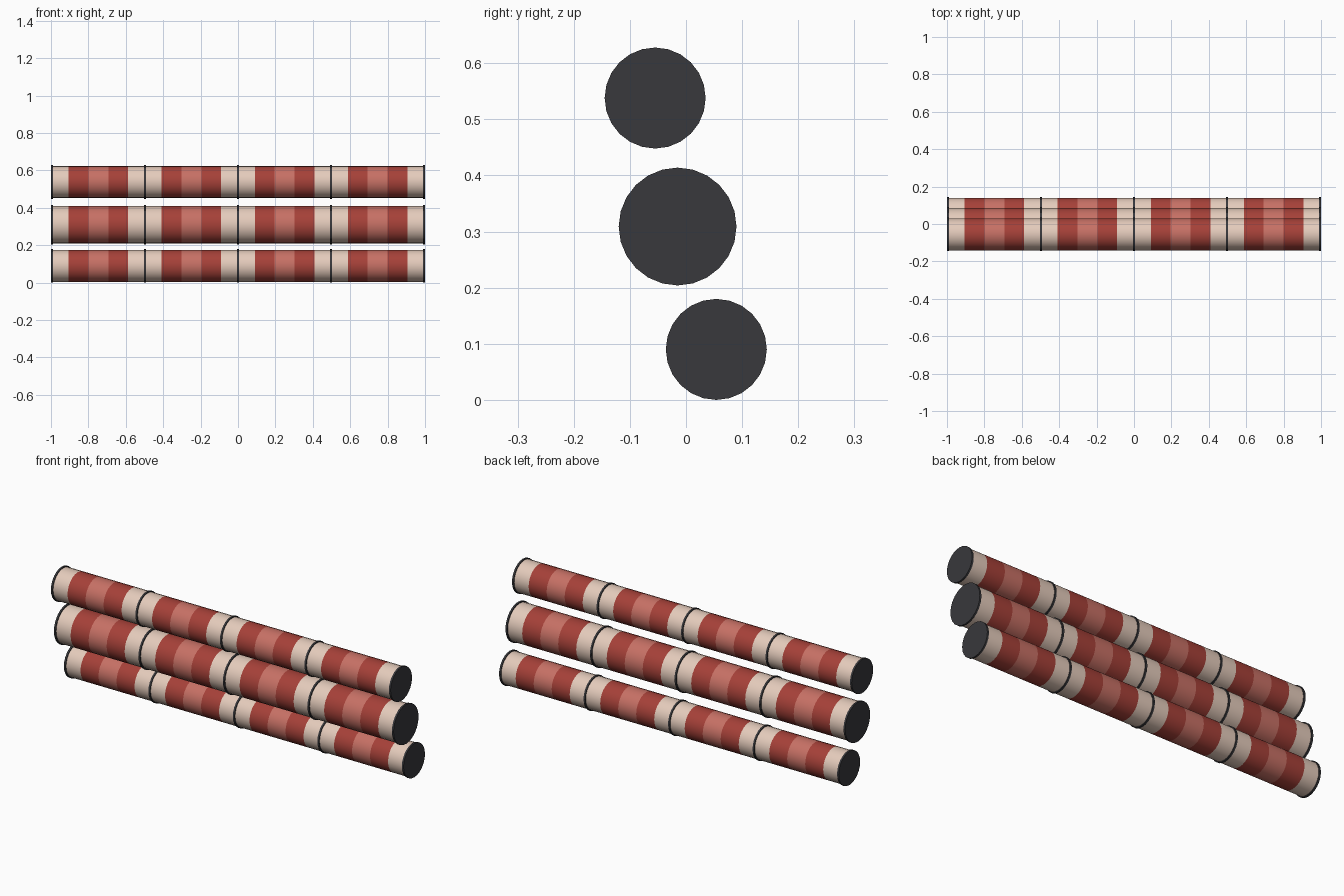
import bpy, bmesh, math

if "Cube" in bpy.data.objects:
    bpy.data.objects.remove(bpy.data.objects["Cube"])

SIDES = 24
PITCH = 0.4975      # spacing of the dark collars
COLLAR = 0.01       # collar thickness


def material(name, rgb):
    m = bpy.data.materials.new(name)
    m.diffuse_color = (*rgb, 1)
    m.use_nodes = True
    m.node_tree.nodes["Principled BSDF"].inputs["Base Color"].default_value = m.diffuse_color
    return m


CREAM = material("cream", (0.78, 0.60, 0.50))
RED = material("red", (0.38, 0.052, 0.04))
LIGHT = material("light_red", (0.57, 0.163, 0.13))
DARK = material("dark", (0.04, 0.04, 0.045))


def finish(bm, name, mats):
    bmesh.ops.recalc_face_normals(bm, faces=bm.faces)
    me = bpy.data.meshes.new(name)
    bm.to_mesh(me)
    bm.free()
    ob = bpy.data.objects.new(name, me)
    bpy.context.collection.objects.link(ob)
    for m in mats:
        me.materials.append(m)
    bpy.ops.object.select_all(action='DESELECT')
    ob.select_set(True)
    bpy.context.view_layer.objects.active = ob
    bpy.ops.object.shade_smooth_by_angle(angle=math.radians(35))


def circle(bm, x, y, z, r):
    return [bm.verts.new((x, y + r * math.sin(2 * math.pi * i / SIDES),
                          z + r * math.cos(2 * math.pi * i / SIDES)))
            for i in range(SIDES)]


def sweep(bm, stations, y, z, r, slots):
    """Cylinder along x with one material slot per band."""
    rings = [circle(bm, x, y, z, r) for x in stations]
    for a, b, slot in zip(rings, rings[1:], slots):
        for i in range(SIDES):
            j = (i + 1) % SIDES
            bm.faces.new((a[i], a[j], b[j], b[i])).material_index = slot
    return rings


def striped_tube(name, y, z, r):
    # painted tube: cream, red, light red, red, cream in every section
    bm = bmesh.new()
    stations, slots = [-2 * PITCH], []
    for k in range(4):
        c = (k - 1.5) * PITCH
        stations += [c - 0.159, c - 0.053, c + 0.053, c + 0.159, c + PITCH / 2]
        slots += [0, 1, 2, 1, 0]
    sweep(bm, stations, y, z, r * 0.95, slots)
    finish(bm, name + "_tube", [CREAM, RED, LIGHT])
    # dark collars, the outer two closing the ends
    bm = bmesh.new()
    for k in range(-2, 3):
        x = k * PITCH
        a, b = sweep(bm, [x - COLLAR / 2, x + COLLAR / 2], y, z, r, [0])
        bm.faces.new(a)
        bm.faces.new(b)
    finish(bm, name + "_collars", [DARK])


striped_tube("upper", -0.055, 0.538, 0.09)
striped_tube("middle", -0.015, 0.309, 0.105)
striped_tube("lower", 0.054, 0.09, 0.09)
